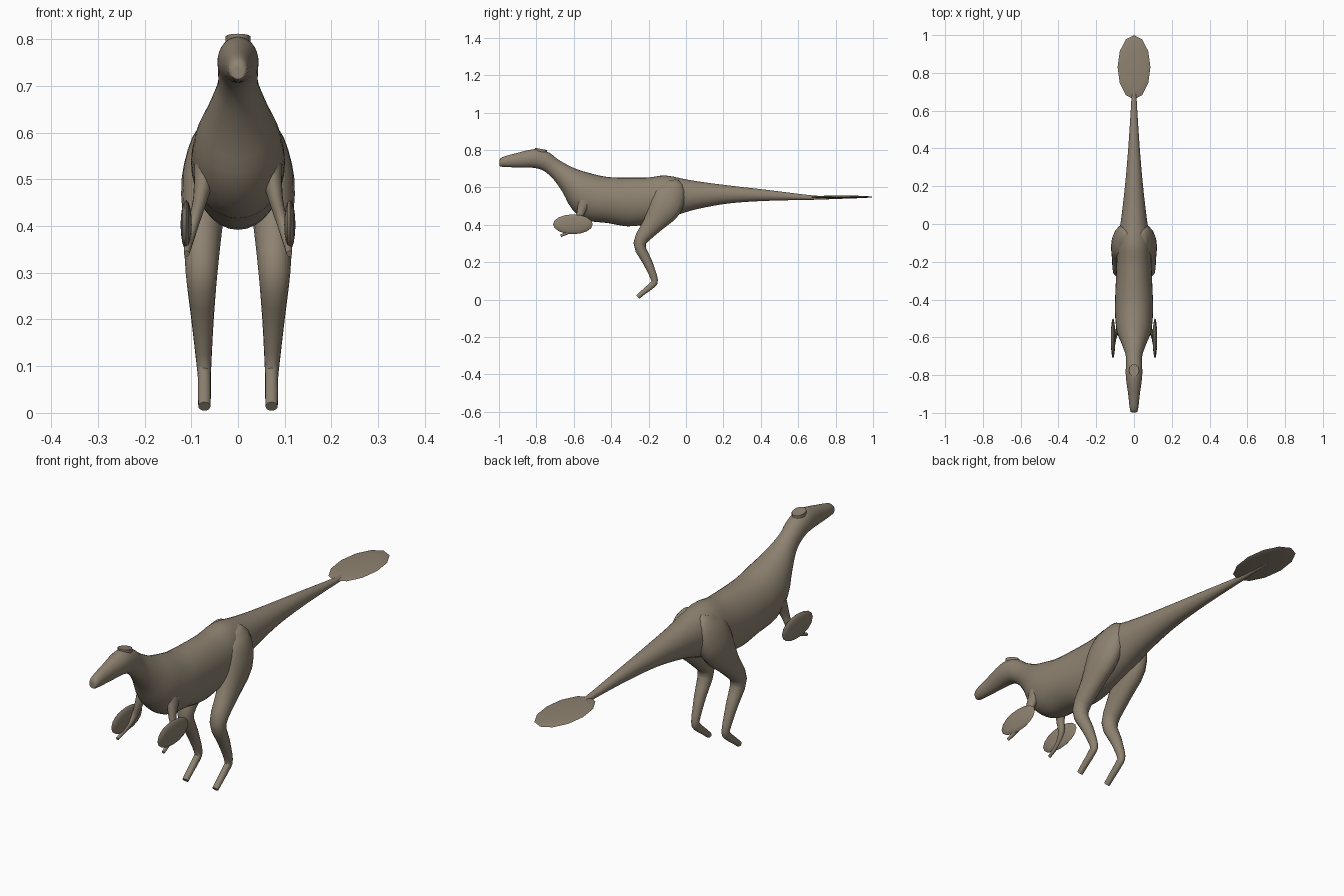
import bpy, bmesh, math
from mathutils import Vector

if "Cube" in bpy.data.objects:
    bpy.data.objects.remove(bpy.data.objects["Cube"])

hide = bpy.data.materials.new("grey_brown_hide")
hide.diffuse_color = (0.27, 0.225, 0.165, 1)
hide.use_nodes = True
hide.node_tree.nodes["Principled BSDF"].inputs["Base Color"].default_value = hide.diffuse_color


def finish(name, bm, angle=50):
    bmesh.ops.recalc_face_normals(bm, faces=bm.faces[:])
    me = bpy.data.meshes.new(name)
    bm.to_mesh(me)
    bm.free()
    me.materials.append(hide)
    ob = bpy.data.objects.new(name, me)
    bpy.context.collection.objects.link(ob)
    bpy.context.view_layer.objects.active = ob
    ob.select_set(True)
    bpy.ops.object.shade_smooth_by_angle(angle=math.radians(angle))
    ob.select_set(False)
    return ob


def smooth_rows(rows, steps=3):
    """Catmull-Rom interpolation between section rows."""
    out = []
    for i in range(len(rows) - 1):
        p = [rows[max(0, min(len(rows) - 1, i + k))] for k in (-1, 0, 1, 2)]
        for s in range(steps):
            t = s / steps
            out.append([b + 0.5 * t * (c - a + t * (2*a - 5*b + 4*c - d + t * (3*(b - c) + d - a)))
                        for a, b, c, d in zip(*p)])
    return out + [list(rows[-1])]


def loft(name, rings, n=24):
    """Skin rings given as (centre, half-axis, half-axis)."""
    bm = bmesh.new()
    loops = [[bm.verts.new(c + u * math.cos(2*math.pi*k/n) + v * math.sin(2*math.pi*k/n))
              for k in range(n)] for c, u, v in rings]
    for a, b in zip(loops, loops[1:]):
        for k in range(n):
            bm.faces.new((a[k], a[(k+1) % n], b[(k+1) % n], b[k]))
    bm.faces.new(loops[0])
    bm.faces.new(loops[-1])
    return finish(name, bm)


def limb(name, rows, side):
    """Tube along (x, y, z, half width, half depth) rows."""
    rows = smooth_rows(rows)
    pts = [Vector((side * r[0], r[1], r[2])) for r in rows]
    rings = []
    for i, r in enumerate(rows):
        t = pts[min(i + 1, len(pts) - 1)] - pts[max(i - 1, 0)]
        t.x = 0
        t.normalize()
        rings.append((pts[i], Vector((r[3], 0, 0)), Vector((0, -t.z, t.y)) * r[4]))
    loft(name, rings, 16)


def feather_disc(name, loc, axes, flat_axis, n):
    """Thin flattened ball; poles lie along its flat axis."""
    bm = bmesh.new()
    bmesh.ops.create_uvsphere(bm, u_segments=n, v_segments=8, radius=1)
    for v in bm.verts:
        x, y, z = v.co
        p = (z, y, x) if flat_axis == 'X' else (x, y, z)
        v.co = [l + a * c for l, a, c in zip(loc, axes, p)]
    finish(name, bm)


# Head, neck, trunk and tail: top y, top z, bottom y, bottom z, half width
BODY = [
    (-0.998, .742, -0.998, .722, .010), (-.982, .762, -.988, .711, .021),
    (-.90, .785, -.90, .707, .031), (-.83, .802, -.83, .706, .041),
    (-.785, .804, -.79, .700, .044), (-.73, .785, -.755, .685, .043),
    (-.68, .747, -.71, .645, .044), (-.60, .704, -.66, .575, .066),
    (-.52, .678, -.61, .485, .091), (-.44, .659, -.53, .425, .100),
    (-.38, .653, -.42, .410, .100), (-.29, .652, -.31, .392, .096),
    (-.20, .653, -.20, .405, .092), (-.11, .664, -.11, .43, .088),
    (0, .643, 0, .468, .072), (.10, .627, .10, .493, .059),
    (.25, .608, .25, .517, .043), (.45, .585, .45, .529, .027),
    (.68, .557, .68, .534, .013), (.85, .549, .85, .540, .006)]
body_rings = []
for yt, zt, yb, zb, w in smooth_rows(BODY):
    top, low = Vector((0, yt, zt)), Vector((0, yb, zb))
    body_rings.append(((top + low) / 2, Vector((w, 0, 0)), (top - low) / 2))
loft("body", body_rings, 32)

# Small flat crown on the back of the head
loft("head_crown", [(Vector((0, -.775, z)), Vector((.027, 0, 0)), Vector((0, .033, -.006)))
                    for z in (.775, .806)], 12)

# Hind legs and forearms, mirrored
LEG = [
    (.040, -.09, .635, .022, .04), (.055, -.085, .59, .043, .08),
    (.070, -.11, .50, .051, .088), (.075, -.18, .40, .042, .054),
    (.078, -.248, .30, .034, .033), (.076, -.205, .20, .024, .025),
    (.073, -.168, .105, .016, .018), (.072, -.185, .075, .014, .017),
    (.072, -.225, .042, .014, .014), (.072, -.258, .014, .013, .012)]
ARM = [
    (.068, -.54, .53, .026, .035), (.080, -.565, .46, .016, .020),
    (.094, -.575, .41, .013, .015), (.104, -.61, .372, .010, .011),
    (.110, -.67, .341, .006, .007)]
for side, word in ((1, "left"), (-1, "right")):
    limb(word + "_hind_leg", LEG, side)
    limb(word + "_arm", ARM, side)
    feather_disc(word + "_arm_feathers", (side * .111, -.605, .403), (.012, .106, .053), 'X', 16)

# Tail fan
feather_disc("tail_fan", (0, .83, .549), (.087, .17, .008), 'Z', 12)
